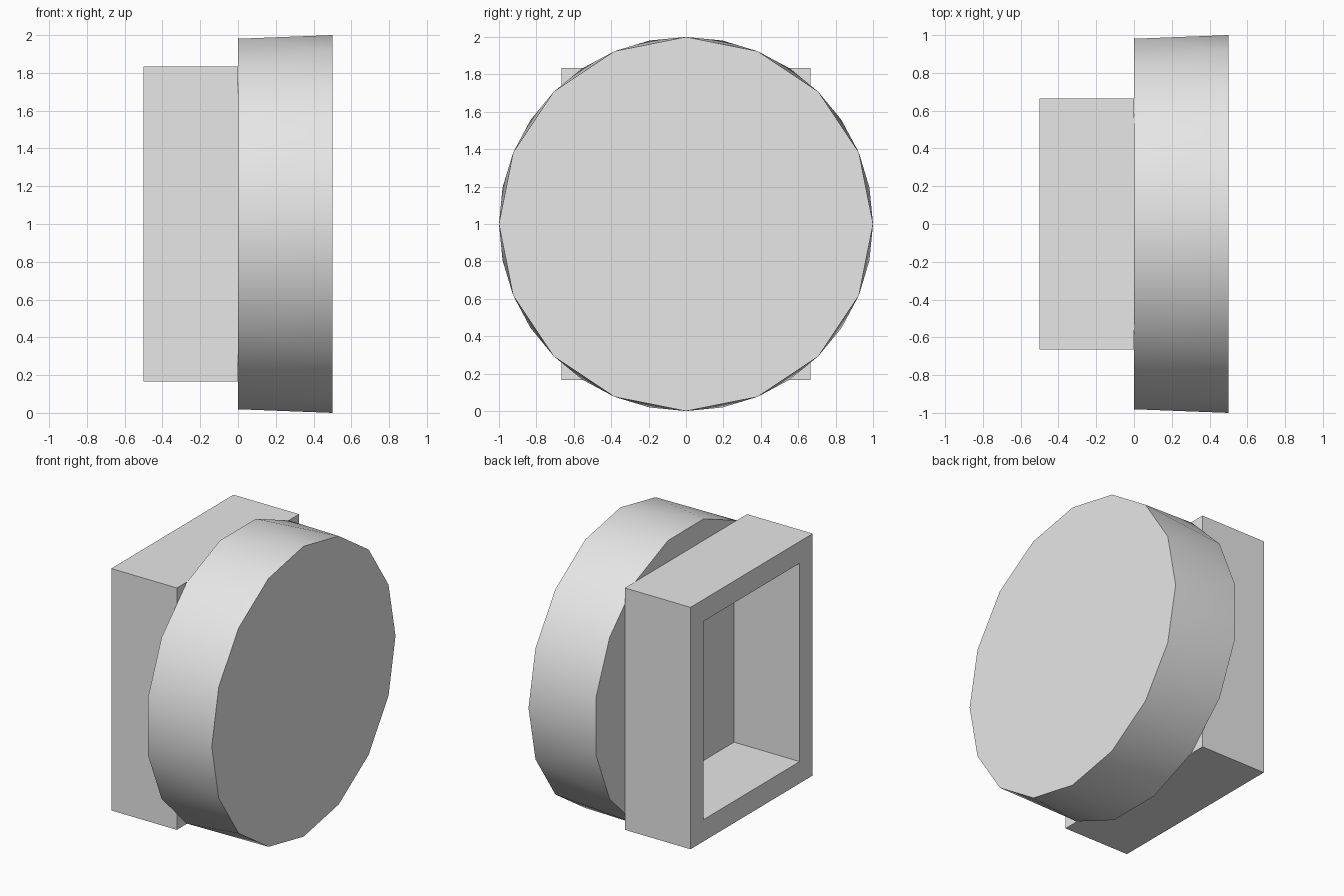
import bpy, bmesh, math

old = bpy.data.objects.get("Cube")
if old:
    bpy.data.objects.remove(old, do_unlink=True)

grey = bpy.data.materials.new("plain grey")
grey.use_nodes = True
colour = (0.8, 0.8, 0.8, 1)
grey.diffuse_color = colour
grey.node_tree.nodes["Principled BSDF"].inputs["Base Color"].default_value = colour


def finish(name, bm):
    bmesh.ops.recalc_face_normals(bm, faces=bm.faces)
    mesh = bpy.data.meshes.new(name)
    bm.to_mesh(mesh)
    bm.free()
    mesh.materials.append(grey)
    obj = bpy.data.objects.new(name, mesh)
    bpy.context.collection.objects.link(obj)
    return obj


def rectangle(bm, x, half_y, half_z):
    corners = ((-1, -1), (1, -1), (1, 1), (-1, 1))
    return [bm.verts.new((x, a * half_y, 1 + b * half_z)) for a, b in corners]


# Round head: two polygon rings, the rear one turned by half a side
SIDES = 16
bm = bmesh.new()


def ring(x, shift):
    turns = [math.tau * (i + shift) / SIDES for i in range(SIDES)]
    return [bm.verts.new((x, math.sin(t), 1 + math.cos(t))) for t in turns]


front, rear = ring(0.5, 0), ring(0, 0.5)
bm.faces.new(front)
bm.faces.new(rear)
for i in range(SIDES):
    j = (i + 1) % SIDES
    bm.faces.new((front[i], front[j], rear[i]))
    bm.faces.new((rear[i], front[j], rear[j]))
head = finish("round_head", bm)
bpy.context.view_layer.objects.active = head
head.select_set(True)
bpy.ops.object.shade_smooth_by_angle(angle=math.radians(40))

# Hollow rectangular socket, open right through to the head's rear face
bm = bmesh.new()
OUTER, INNER = (0.665, 0.833), (0.523, 0.683)
loops = [rectangle(bm, -0.5, *OUTER), rectangle(bm, 0, *OUTER),
         rectangle(bm, 0, *INNER), rectangle(bm, -0.5, *INNER)]
for a, b in zip(loops, loops[1:] + loops[:1]):
    for i in range(4):
        j = (i + 1) % 4
        bm.faces.new((a[i], a[j], b[j], b[i]))
finish("hollow_socket", bm)
